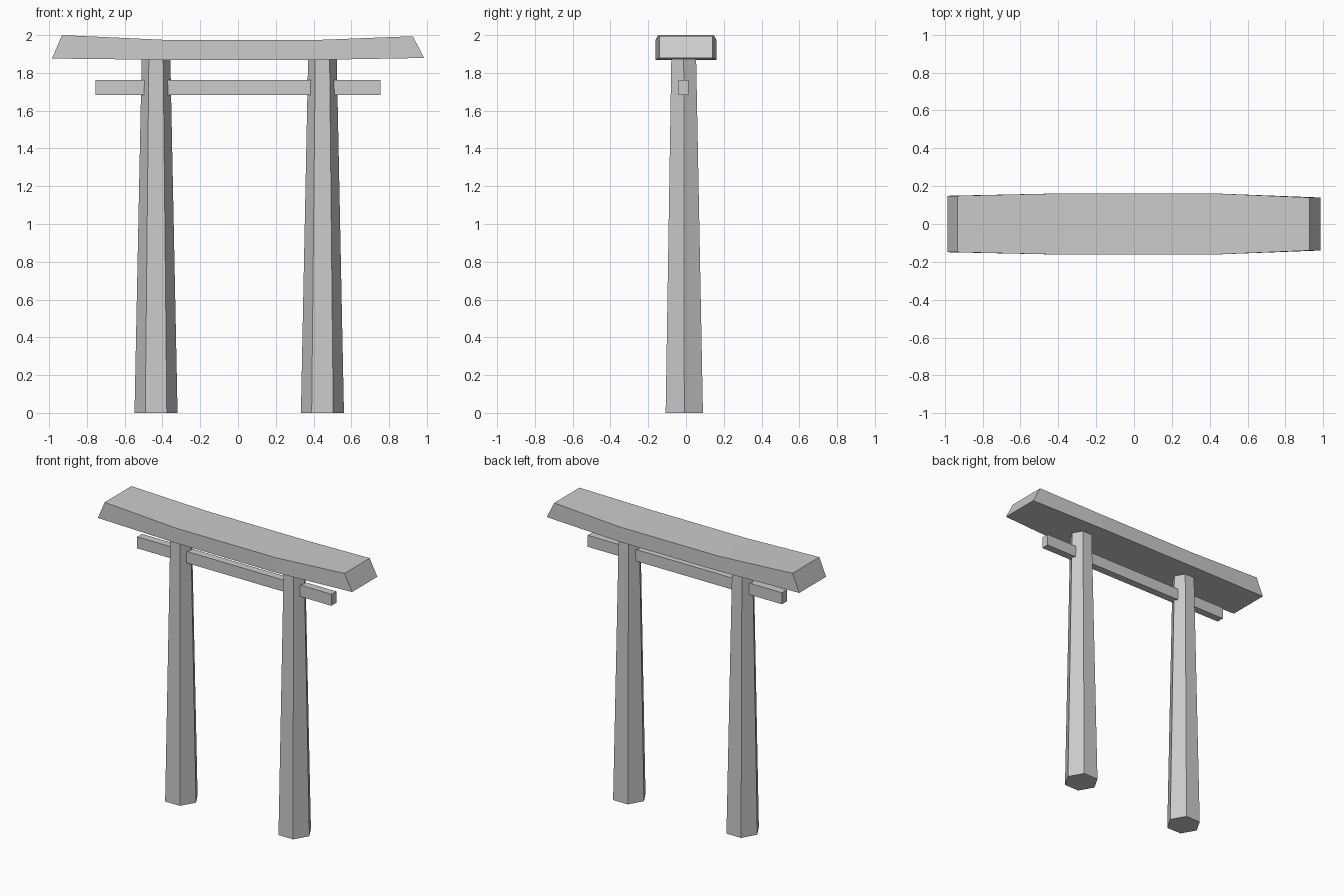
import bpy, bmesh, math

if "Cube" in bpy.data.objects:
    bpy.data.objects.remove(bpy.data.objects["Cube"])


def make_object(name, bm):
    bmesh.ops.recalc_face_normals(bm, faces=bm.faces)
    mesh = bpy.data.meshes.new(name)
    bm.to_mesh(mesh)
    bm.free()
    obj = bpy.data.objects.new(name, mesh)
    bpy.context.collection.objects.link(obj)
    return obj


def loft(name, rings):
    """Skin matching closed rings of points and cap both ends."""
    bm = bmesh.new()
    loops = [[bm.verts.new(p) for p in ring] for ring in rings]
    for a, b in zip(loops, loops[1:]):
        for i in range(len(a)):
            j = (i + 1) % len(a)
            bm.faces.new((a[i], a[j], b[j], b[i]))
    bm.faces.new(loops[0])
    bm.faces.new(loops[-1])
    return make_object(name, bm)


def hexagon(x, y, z, r):
    return [(x + r * math.cos(i * math.pi / 3), y + r * math.sin(i * math.pi / 3), z)
            for i in range(6)]


# Tapered hexagonal posts
for name, x in (("left_post", -0.434), ("right_post", 0.447)):
    loft(name, [hexagon(x, -0.009, 0, 0.114), hexagon(x, -0.012, 1.87, 0.076)])

# Thin crossbar running through both posts
bm = bmesh.new()
bmesh.ops.create_cube(bm, size=1)
bmesh.ops.scale(bm, vec=(1.51, 0.053, 0.081), verts=bm.verts)
bmesh.ops.translate(bm, vec=(0, -0.014, 1.723), verts=bm.verts)
make_object("crossbar", bm)

# Top beam: sections of bottom x, bottom z, top x, top z, half depth
sections = [(-0.985, 1.876, -0.932, 2.0, 0.149),
            (-0.37, 1.869, -0.37, 1.974, 0.162),
            (0.41, 1.869, 0.41, 1.974, 0.162),
            (0.985, 1.879, 0.926, 1.994, 0.14)]
loft("top_beam", [[(bx, -d, bz), (bx, d, bz), (tx, d, tz), (tx, -d, tz)]
                  for bx, bz, tx, tz, d in sections])
